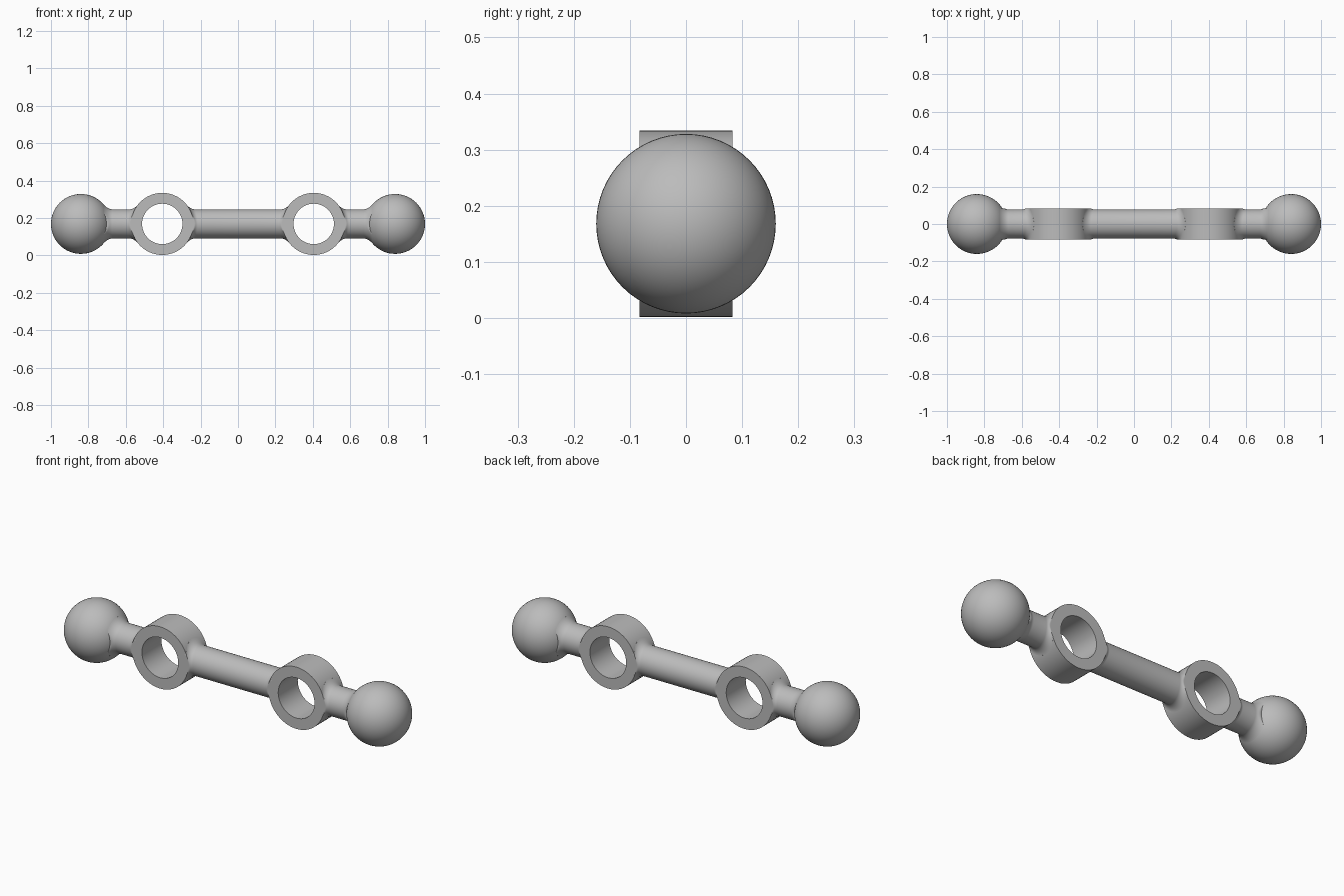
import bpy, bmesh
from math import sin, cos, pi, sqrt, radians
from mathutils import Matrix

SEGS = 64
MID_Z = 0.168
RING_X, RING_R, HOLE_R, HALF_DEPTH = 0.405, 0.166, 0.108, 0.083
BALL_X, BALL_R = 0.84, 0.16
ROD_R, FILLET = 0.078, 0.025

if "Cube" in bpy.data.objects:
    bpy.data.objects.remove(bpy.data.objects["Cube"])

grey = bpy.data.materials.new("plain_grey")
grey.use_nodes = True
grey.diffuse_color = (0.5, 0.5, 0.5, 1)
grey.node_tree.nodes["Principled BSDF"].inputs["Base Color"].default_value = (0.5, 0.5, 0.5, 1)


def finish(name, bm):
    """Turn a bmesh into a smooth object mirrored to the other side."""
    bmesh.ops.recalc_face_normals(bm, faces=bm.faces)
    mesh = bpy.data.meshes.new(name)
    bm.to_mesh(mesh)
    bm.free()
    mesh.materials.append(grey)
    ob = bpy.data.objects.new(name, mesh)
    bpy.context.collection.objects.link(ob)
    ob.location.z = MID_Z
    bpy.ops.object.select_all(action="DESELECT")
    ob.select_set(True)
    bpy.context.view_layer.objects.active = ob
    bpy.ops.object.shade_smooth_by_angle(angle=radians(35))
    ob.modifiers.new("mirror", "MIRROR").use_axis[0] = True


def skin(bm, loops, closed=False):
    """Join successive loops of points with quads."""
    rows = [[bm.verts.new(p) for p in loop] for loop in loops]
    pairs = list(zip(rows, rows[1:])) + ([(rows[-1], rows[0])] if closed else [])
    for a, b in pairs:
        for i in range(SEGS):
            j = (i + 1) % SEGS
            bm.faces.new((a[i], a[j], b[j], b[i]))


def rod_loop(d, reach):
    """One rod section at distance d from the part it blends into."""
    gap = FILLET - min(max(d, 0), FILLET)
    r = ROD_R + FILLET - sqrt(FILLET ** 2 - gap ** 2)
    points = []
    for i in range(SEGS):
        a = 2 * pi * i / SEGS
        y = max(-HALF_DEPTH, min(HALF_DEPTH, r * cos(a)))
        z = r * sin(a)
        points.append((reach(d, y, z), y, z))
    return points


def from_ring(side):
    return lambda d, y, z: RING_X + side * sqrt((RING_R + d) ** 2 - z * z)


def from_ball(d, y, z):
    return BALL_X - sqrt((BALL_R + d) ** 2 - y * y - z * z)


# Fillet steps, closer together near the joint
steps = [-0.01] + [FILLET * (1 - cos(pi / 2 * i / 8)) for i in range(9)]

# Balls on both ends
bm = bmesh.new()
bmesh.ops.create_uvsphere(bm, u_segments=64, v_segments=32, radius=BALL_R,
                          matrix=Matrix.Translation((BALL_X, 0, 0)) @ Matrix.Rotation(pi / 2, 4, "Y"))
finish("end_ball", bm)

# Rings with open holes running front to back
bm = bmesh.new()
profile = [(RING_R, -HALF_DEPTH), (RING_R, HALF_DEPTH), (HOLE_R, HALF_DEPTH), (HOLE_R, -HALF_DEPTH)]
skin(bm, [[(RING_X + r * cos(2 * pi * i / SEGS), y, r * sin(2 * pi * i / SEGS))
           for i in range(SEGS)] for r, y in profile], closed=True)
finish("ring", bm)

# Long rod between the rings
bm = bmesh.new()
centre = rod_loop(FILLET, lambda d, y, z: 0)
skin(bm, [rod_loop(d, from_ring(-1)) for d in steps] + [centre])
finish("centre_rod", bm)

# Short rods from the rings to the balls
bm = bmesh.new()
skin(bm, [rod_loop(d, from_ring(1)) for d in steps]
     + [rod_loop(d, from_ball) for d in reversed(steps)])
finish("outer_rod", bm)
